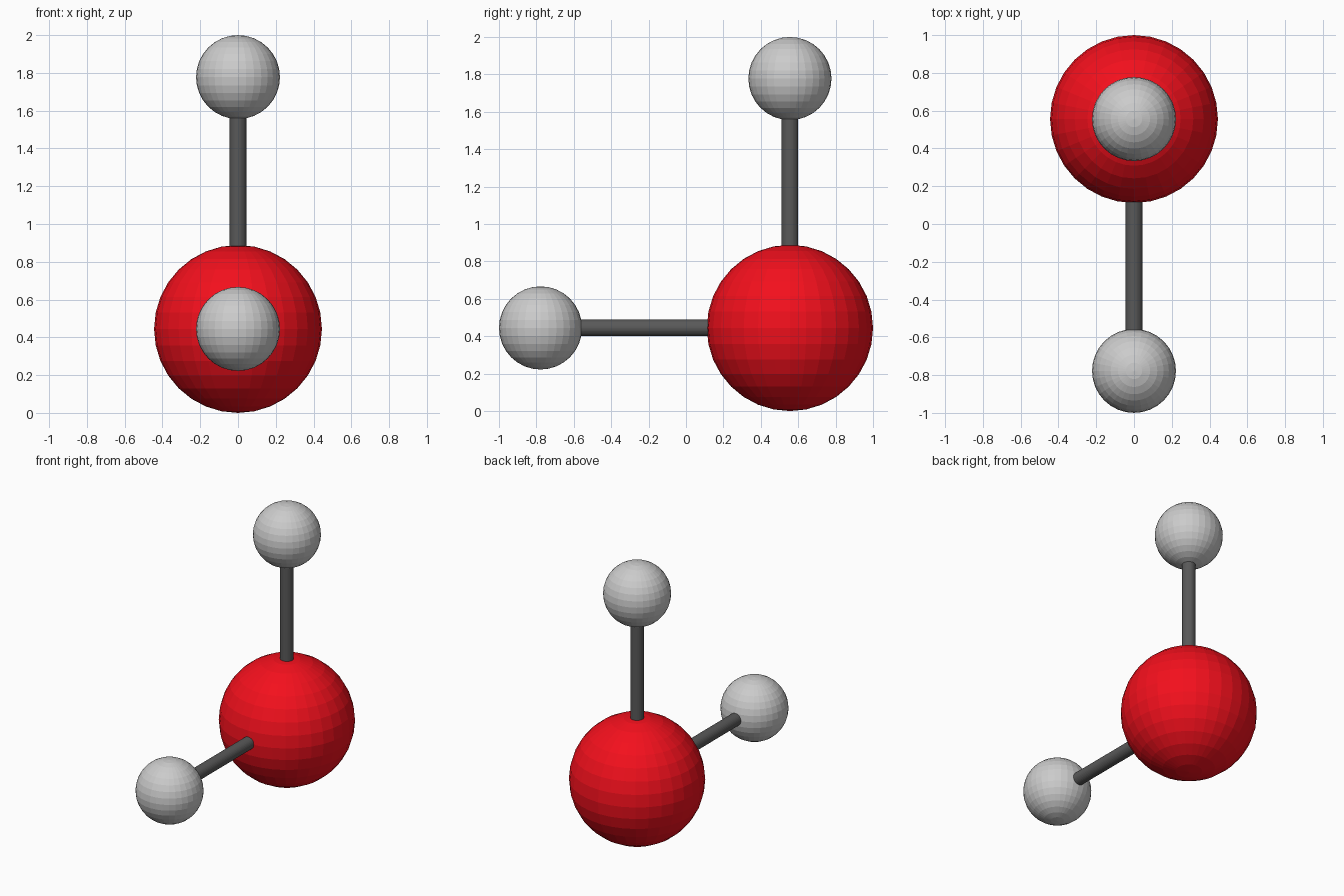
import bpy
from mathutils import Vector

if "Cube" in bpy.data.objects:
    bpy.data.objects.remove(bpy.data.objects["Cube"])

R_BIG, R_SMALL, R_BOND, LENGTH = 0.4444, 0.2222, 0.0444, 1.3333
CENTRE = Vector((0, 0.5556, 0.4444))


def material(name, colour):
    mat = bpy.data.materials.new(name)
    mat.diffuse_color = colour
    mat.use_nodes = True
    mat.node_tree.nodes["Principled BSDF"].inputs["Base Color"].default_value = mat.diffuse_color
    return mat


RED = material("red", (0.9, 0.005, 0.012, 1))
DARK = material("dark_grey", (0.1, 0.1, 0.1, 1))


def ball(name, centre, radius, mat=None):
    bpy.ops.mesh.primitive_uv_sphere_add(segments=32, ring_count=16,
                                         radius=radius, location=centre)
    obj = bpy.context.object
    obj.name = name
    if mat:
        obj.data.materials.append(mat)


def bond(name, start, end):
    axis = end - start
    bpy.ops.mesh.primitive_cylinder_add(
        vertices=32, radius=R_BOND, depth=axis.length,
        location=(start + end) / 2,
        rotation=axis.to_track_quat('Z', 'Y').to_euler())
    obj = bpy.context.object
    obj.name = name
    obj.data.materials.append(DARK)


# Large central atom
ball("central_atom", CENTRE, R_BIG, RED)

# Two small atoms, each joined to the centre by a rod
for label, direction in (("upper", Vector((0, 0, 1))), ("front", Vector((0, -1, 0)))):
    tip = CENTRE + direction * LENGTH
    ball(label + "_atom", tip, R_SMALL)
    bond(label + "_bond", CENTRE, tip)
